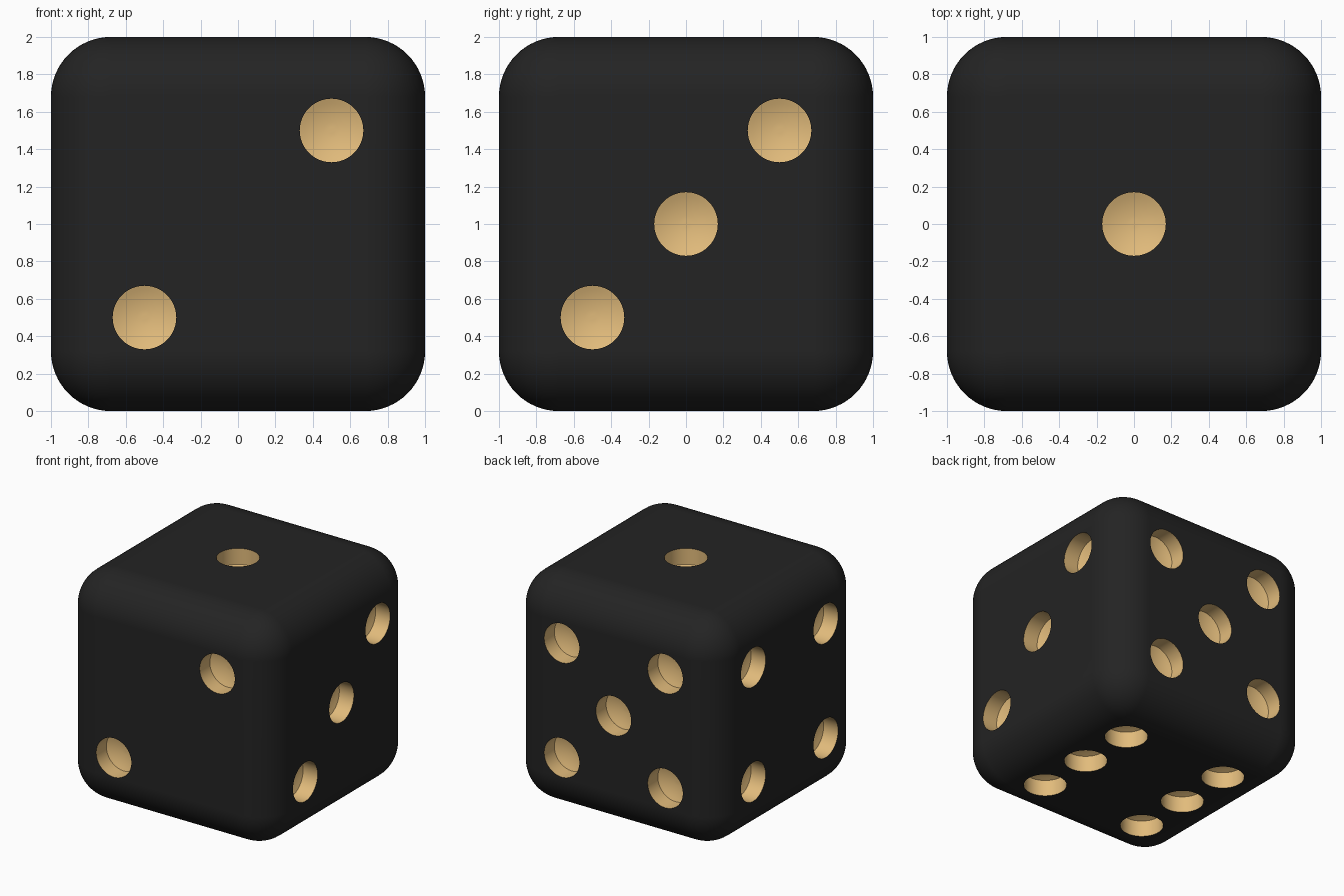
import bpy, bmesh, math
from mathutils import Vector, Matrix

if "Cube" in bpy.data.objects:
    bpy.data.objects.remove(bpy.data.objects["Cube"])

PIP_R, PIP_DEPTH, DISH, SIDES = 0.17, 0.14, 0.035, 64


def material(name, rgb):
    m = bpy.data.materials.new(name)
    m.diffuse_color = (*rgb, 1)
    m.use_nodes = True
    m.node_tree.nodes["Principled BSDF"].inputs["Base Color"].default_value = m.diffuse_color
    return m


black = material("black", (0.017, 0.017, 0.017))
gold = material("warm gold", (0.76, 0.50, 0.20))


def new_object(name, bm):
    bmesh.ops.recalc_face_normals(bm, faces=bm.faces)
    me = bpy.data.meshes.new(name)
    bm.to_mesh(me)
    bm.free()
    ob = bpy.data.objects.new(name, me)
    bpy.context.collection.objects.link(ob)
    me.materials.append(black)
    me.materials.append(gold)
    return ob


# Rounded cube body
bm = bmesh.new()
bmesh.ops.create_cube(bm, size=2, matrix=Matrix.Translation((0, 0, 1)))
bmesh.ops.bevel(bm, geom=bm.edges[:], offset=0.32, segments=16, profile=0.5,
                affect='EDGES', clamp_overlap=True)
die = new_object("die_body", bm)

# Pip cutter profile: straight wall, then a shallow dished floor
profile = [(PIP_R, 0.1), (PIP_R, -PIP_DEPTH)]
profile += [(PIP_R * t, -PIP_DEPTH - DISH * (1 - t * t)) for t in (0.85, 0.7, 0.55, 0.4, 0.25, 0.1)]


def add_pip(bm, normal, a, b):
    """Lathe one pip cutter; a and b are the offsets along the face."""
    n = Vector(normal)
    u = Vector((0, 1, 0)) if n.x else Vector((1, 0, 0))
    v = Vector((0, 1, 0)) if n.z else Vector((0, 0, 1))
    centre = Vector((0, 0, 1)) + n + u * a + v * b
    rings = []
    for r, h in profile:
        rings.append([bm.verts.new(centre + n * h + (u * math.cos(t) + v * math.sin(t)) * r)
                      for t in (2 * math.pi * i / SIDES for i in range(SIDES))])
    for lo, hi in zip(rings, rings[1:]):
        for i in range(SIDES):
            j = (i + 1) % SIDES
            bm.faces.new((lo[i], lo[j], hi[j], hi[i]))
    bm.faces.new(rings[0])
    bm.faces.new(rings[-1])


# Pip layouts per face
h = 0.5
diagonal = [(-h, -h), (h, h)]
four = diagonal + [(-h, h), (h, -h)]
layouts = {
    (0, 0, 1): [(0, 0)],
    (0, -1, 0): diagonal,
    (1, 0, 0): diagonal + [(0, 0)],
    (-1, 0, 0): four,
    (0, 1, 0): four + [(0, 0)],
    (0, 0, -1): four + [(-h, 0), (h, 0)],
}
bm = bmesh.new()
for normal, spots in layouts.items():
    for a, b in spots:
        add_pip(bm, normal, a, b)
for f in bm.faces:
    f.material_index = 1
cutter = new_object("pip_cutter", bm)
cutter.hide_render = True

# Cut the pips; the cut faces take the gold material
mod = die.modifiers.new("pips", 'BOOLEAN')
mod.operation = 'DIFFERENCE'
mod.solver = 'EXACT'
mod.object = cutter
bpy.context.view_layer.objects.active = die
die.select_set(True)
cutter.select_set(False)
bpy.ops.object.modifier_apply(modifier=mod.name)
bpy.data.objects.remove(cutter)

# Smooth shading with crisp pip rims
bpy.ops.object.shade_smooth_by_angle(angle=math.radians(30))
wn = die.modifiers.new("even_shading", 'WEIGHTED_NORMAL')
wn.keep_sharp = True
